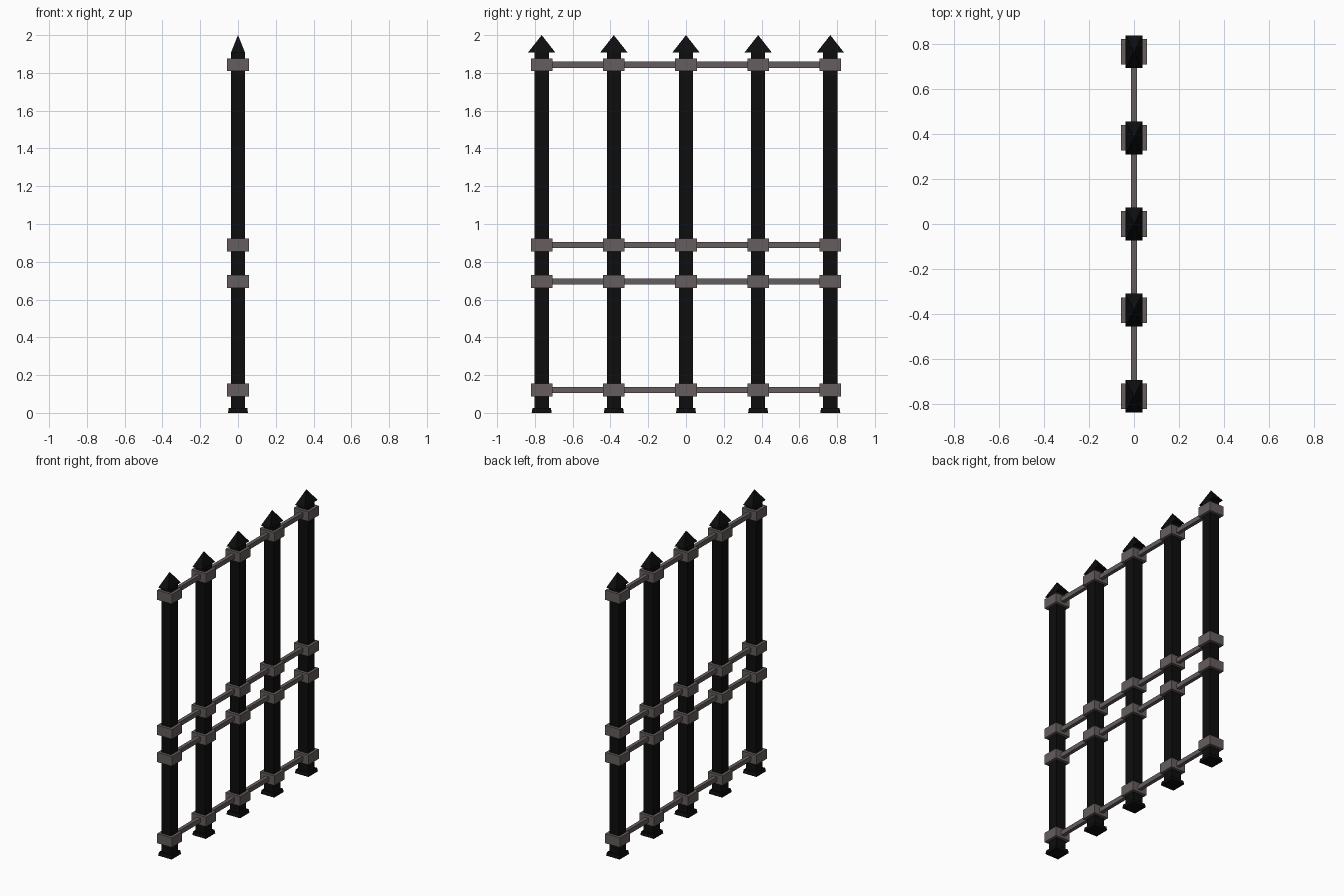
import bpy, bmesh

if "Cube" in bpy.data.objects:
    bpy.data.objects.remove(bpy.data.objects["Cube"])

def material(name, rgb):
    m = bpy.data.materials.new(name)
    m.diffuse_color = (*rgb, 1)
    m.use_nodes = True
    m.node_tree.nodes["Principled BSDF"].inputs["Base Color"].default_value = m.diffuse_color
    return m

BLACK = material("black_iron", (0.004, 0.004, 0.004))
GREY = material("worn_iron", (0.13, 0.11, 0.11))

def frustum(name, y, z0, z1, base, top, mat):
    """Box or tapered box; top=None makes a pyramid with a single apex."""
    bm = bmesh.new()
    corners = [(-.5, -.5), (.5, -.5), (.5, .5), (-.5, .5)]
    low = [bm.verts.new((a * base[0], y + b * base[1], z0)) for a, b in corners]
    bm.faces.new(low[::-1])
    if top:
        high = [bm.verts.new((a * top[0], y + b * top[1], z1)) for a, b in corners]
        bm.faces.new(high)
    else:
        high = [bm.verts.new((0, y, z1))] * 4
    for i in range(4):
        j = (i + 1) % 4
        side = [low[i], low[j], high[j]] + ([high[i]] if top else [])
        bm.faces.new(side)
    mesh = bpy.data.meshes.new(name)
    bm.to_mesh(mesh)
    bm.free()
    mesh.materials.append(mat)
    bpy.context.collection.objects.link(bpy.data.objects.new(name, mesh))

LEVELS = (0.122, 0.888 - 0.192, 0.888, 1.843)

for i in range(-2, 3):
    y = i * 0.382
    # Square upright with tapered foot and flattened spear tip
    frustum("post", y, 0.01, 1.91, (0.075, 0.075), (0.075, 0.075), BLACK)
    frustum("foot", y, 0, 0.025, (0.106, 0.106), (0.098, 0.098), BLACK)
    frustum("spear_tip", y, 1.907, 2.0, (0.075, 0.146), None, BLACK)
    # Collars where the rails cross
    for z in LEVELS:
        frustum("collar", y, z - 0.034, z + 0.034, (0.114, 0.114), (0.114, 0.114), GREY)

# Horizontal rails
for z in LEVELS:
    frustum("rail", 0, z - 0.016, z + 0.016, (0.026, 1.528), (0.026, 1.528), GREY)
